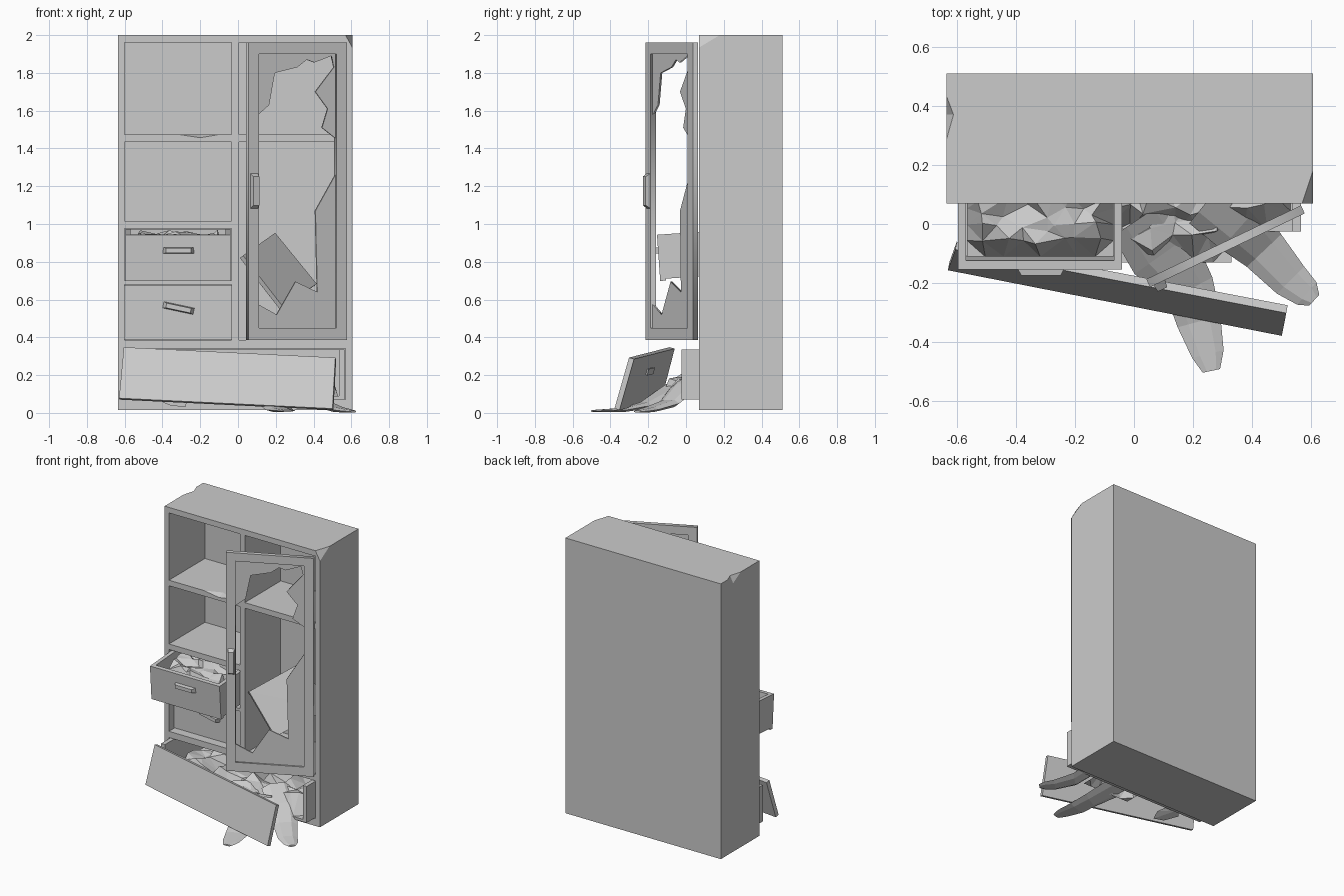
import bpy, bmesh, math, random
from mathutils import Matrix, Vector

if "Cube" in bpy.data.objects:
    bpy.data.objects.remove(bpy.data.objects["Cube"])

random.seed(4)


def finish(name, bm):
    bmesh.ops.recalc_face_normals(bm, faces=bm.faces)
    mesh = bpy.data.meshes.new(name)
    bm.to_mesh(mesh)
    bm.free()
    ob = bpy.data.objects.new(name, mesh)
    bpy.context.collection.objects.link(ob)
    return ob


def boxes(name, *dims):
    """One object from boxes given as (x0, x1, y0, y1, z0, z1)."""
    bm = bmesh.new()
    for x0, x1, y0, y1, z0, z1 in dims:
        m = Matrix.Translation(((x0 + x1) / 2, (y0 + y1) / 2, (z0 + z1) / 2))
        bmesh.ops.create_cube(bm, size=1, matrix=m @ Matrix.Diagonal((x1 - x0, y1 - y0, z1 - z0, 1)))
    return finish(name, bm)


def hull(name, pts):
    bm = bmesh.new()
    for p in pts:
        bm.verts.new(p)
    bmesh.ops.convex_hull(bm, input=bm.verts)
    bmesh.ops.dissolve_limit(bm, angle_limit=0.02, verts=bm.verts, edges=bm.edges)
    return finish(name, bm)


def slab(name, corners, thick):
    c = [Vector(p) for p in corners]
    n = (c[1] - c[0]).cross(c[2] - c[0]).normalized() * thick
    return hull(name, c + [p + n for p in c])


def handle(name, loc, rot=(0, 0, 0), w=0.17, h=0.036, d=0.03):
    ob = hull(name, [(sx * w / 2 * k, y, sz * h / 2 * k2) for sx in (-1, 1) for sz in (-1, 1)
                     for y, k, k2 in ((0.005, 1, 1), (-d, 0.78, 0.7))])
    ob.location = loc
    ob.rotation_euler = [math.radians(a) for a in rot]
    return ob


def sheet(name, outer, inner, y, thick):
    """Upright plate in XZ with a hole, as a filled curve turned into a mesh."""
    cu = bpy.data.curves.new(name, 'CURVE')
    cu.dimensions, cu.fill_mode, cu.extrude = '2D', 'BOTH', thick / 2
    for loop in (outer, inner):
        sp = cu.splines.new('POLY')
        sp.points.add(len(loop) - 1)
        for p, (a, b) in zip(sp.points, loop):
            p.co = (a, b, 0, 1)
        sp.use_cyclic_u = True
    tmp = bpy.data.objects.new(name + "_curve", cu)
    bpy.context.collection.objects.link(tmp)
    dg = bpy.context.evaluated_depsgraph_get()
    mesh = bpy.data.meshes.new_from_object(tmp.evaluated_get(dg))
    bpy.data.objects.remove(tmp)
    mesh.transform(Matrix.Translation((0, y, 0)) @ Matrix.Rotation(math.pi / 2, 4, 'X'))
    bm = bmesh.new()
    bm.from_mesh(mesh)
    bmesh.ops.remove_doubles(bm, verts=bm.verts, dist=1e-5)
    return finish(name, bm)


def rect(x0, x1, z0, z1):
    return [(x0, z0), (x1, z0), (x1, z1), (x0, z1)]


def crumple(name, x0, x1, y0, y1, z0, z1, nx, ny):
    """Heap of clothes: a jittered faceted grid with its rim pulled down."""
    bm = bmesh.new()
    rows = []
    for j in range(ny + 1):
        row = []
        for i in range(nx + 1):
            rim = i in (0, nx) or j in (0, ny)
            jit = 0 if rim else 0.42
            x = x0 + (x1 - x0) * (i + random.uniform(-jit, jit)) / nx
            y = y0 + (y1 - y0) * (j + random.uniform(-jit, jit)) / ny
            row.append(bm.verts.new((x, y, z0 if rim else z1 - (z1 - z0) * random.uniform(0, 0.45))))
        rows.append(row)
    for a, b in zip(rows, rows[1:]):
        for i in range(nx):
            bm.faces.new((a[i], a[i + 1], b[i + 1], b[i]))
    bmesh.ops.triangulate(bm, faces=bm.faces)
    return finish(name, bm)


def sleeve(name, path):
    """Flattened tube through points (x, y, z, half width, half thickness)."""
    bm = bmesh.new()
    rings = []
    for i, (x, y, z, w, t) in enumerate(path):
        p, q = path[max(i - 1, 0)], path[min(i + 1, len(path) - 1)]
        d = Vector((q[0] - p[0], q[1] - p[1], 0)).normalized()
        side = Vector((d.y, -d.x, 0))
        rings.append([bm.verts.new(Vector((x, y, z)) + side * w * math.cos(a) + Vector((0, 0, t * math.sin(a))))
                      for a in [k * math.pi / 3 for k in range(6)]])
    for a, b in zip(rings, rings[1:]):
        for k in range(6):
            bm.faces.new((a[k], a[(k + 1) % 6], b[(k + 1) % 6], b[k]))
    bm.faces.new(rings[0])
    bm.faces.new(rings[-1])
    return finish(name, bm)


# Carcass with compartments and chipped edges cut out
carcass = boxes("carcass", (-0.635, 0.605, 0.07, 0.51, 0.015, 2.0))
L, R = (-0.60, -0.035), (0.005, 0.57)
cutters = [boxes("cut", (*xs, 0.0, 0.48, *zs)) for xs, zs in (
    (L, (1.475, 1.96)), (L, (1.015, 1.435)), (L, (0.70, 0.975)), (L, (0.385, 0.68)),
    (R, (1.475, 1.96)), (R, (0.385, 1.435)), ((-0.60, 0.57), (0.07, 0.34)))]
cutters += [hull("cut", pts) for pts in (
    [(-0.64, 0.25, 2.01), (-0.64, 0.46, 2.01), (-0.606, 0.37, 2.01), (-0.64, 0.37, 1.94)],
    [(0.56, 0.06, 2.01), (0.61, 0.21, 2.01), (0.61, 0.06, 1.92), (0.62, 0.05, 2.02)],
    [(-0.38, 0.06, 1.48), (-0.2, 0.06, 1.453), (-0.04, 0.06, 1.48), (-0.2, 0.13, 1.48)])]
bpy.context.view_layer.objects.active = carcass
for c in cutters:
    mod = carcass.modifiers.new("cut", 'BOOLEAN')
    mod.operation, mod.solver, mod.object = 'DIFFERENCE', 'EXACT', c
    bpy.ops.object.modifier_apply(modifier=mod.name)
    bpy.data.objects.remove(c)

# Broken door, swung open on its right hinge
frame = rect(-0.58, 0, 0.385, 1.96)
door = sheet("door_frame", frame, rect(-0.518, -0.064, 0.45, 1.90), -0.015, 0.03)
hole = [(0.103, 1.57), (0.17, 1.63), (0.20, 1.80), (0.32, 1.83), (0.37, 1.87), (0.41, 1.855), (0.50, 1.89),
        (0.513, 1.83), (0.415, 1.70), (0.48, 1.61), (0.45, 1.51), (0.526, 1.45), (0.526, 1.27), (0.415, 1.07),
        (0.425, 0.64), (0.31, 0.695), (0.21, 0.52), (0.103, 0.58)]
pane = sheet("broken_door_pane", rect(-0.532, -0.05, 0.436, 1.914),
             [((x - 0.578) / 0.9026, z) for x, z in hole], -0.014, 0.01)
pull = hull("door_handle", [(-0.545 + x * k, y, 1.175 + z * k) for x in (-0.022, 0.022) for z in (-0.095, 0.095)
                            for y, k in ((-0.025, 1), (-0.055, 0.8))])
for ob in (door, pane, pull):
    ob.location = (0.565, 0.063, 0)
    ob.rotation_euler.z = math.radians(25.5)

# Broken shelf leaning inside the right compartment
slab("fallen_shelf", [(0.01, 0.10, 0.82), (0.22, 0.10, 0.55), (0.40, 0.46, 0.67), (0.18, 0.46, 0.94)], 0.025)

# Upper drawer, pulled out and sagging
drawer = boxes("upper_drawer", (-0.595, -0.04, -0.145, -0.115, 0.70, 0.945),
               (-0.595, -0.568, -0.115, 0.30, 0.71, 0.945), (-0.067, -0.04, -0.115, 0.30, 0.71, 0.945),
               (-0.568, -0.067, 0.275, 0.30, 0.71, 0.945), (-0.568, -0.067, -0.115, 0.275, 0.71, 0.73))
grip = handle("upper_drawer_handle", (-0.315, -0.145, 0.86))
heap = crumple("upper_drawer_clothes", -0.565, -0.07, -0.112, 0.27, 0.80, 0.95, 8, 7)
pivot = Matrix.Translation((0, -0.12, 0.82))
tilt = pivot @ Matrix.Rotation(math.radians(4), 4, 'X') @ pivot.inverted()
for ob in (drawer, grip, heap):
    ob.data.transform(tilt if ob != grip else Matrix.Identity(4))

# Lower left drawer, pushed in with a crooked handle
boxes("inset_drawer", (-0.60, -0.035, 0.13, 0.155, 0.388, 0.677), (-0.58, -0.56, 0.155, 0.46, 0.40, 0.65),
      (-0.075, -0.055, 0.155, 0.46, 0.40, 0.65), (-0.56, -0.075, 0.155, 0.46, 0.40, 0.42))
handle("inset_drawer_handle", (-0.315, 0.13, 0.555), (0, 12, 0))

# Bottom drawer: open box and its torn-off front
boxes("bottom_drawer", (-0.595, -0.565, -0.025, 0.46, 0.072, 0.335), (0.535, 0.565, -0.025, 0.46, 0.072, 0.335),
      (-0.565, 0.535, 0.435, 0.46, 0.072, 0.335), (-0.565, 0.535, -0.025, 0.435, 0.072, 0.09))
slab("bottom_drawer_front", [(-0.60, -0.06, 0.34), (0.52, -0.275, 0.285), (0.505, -0.352, 0.015),
                             (-0.625, -0.13, 0.07)], -0.028)
front = bpy.data.objects["bottom_drawer_front"]
handle("bottom_drawer_handle", (-0.045, -0.19, 0.22), (-15.5, 2.8, -11.3))

# Clothes spilling from the bottom drawer
crumple("bottom_drawer_clothes", -0.56, 0.53, -0.02, 0.43, 0.09, 0.26, 14, 7)
crumple("spilling_clothes", -0.05, 0.33, -0.13, 0.2, 0.075, 0.2, 6, 5)
sleeve("left_sleeve", [(0.02, 0.02, 0.19, 0.11, 0.03), (0.10, -0.10, 0.11, 0.12, 0.025),
                       (0.19, -0.22, 0.04, 0.085, 0.02), (0.22, -0.33, 0.016, 0.075, 0.012),
                       (0.25, -0.44, 0.012, 0.055, 0.008), (0.262, -0.497, 0.01, 0.03, 0.006)])
sleeve("right_sleeve", [(0.25, 0.08, 0.21, 0.10, 0.03), (0.36, -0.01, 0.13, 0.10, 0.03),
                        (0.44, -0.09, 0.05, 0.08, 0.022), (0.53, -0.19, 0.018, 0.065, 0.015),
                        (0.585, -0.235, 0.01, 0.05, 0.01), (0.61, -0.258, 0.007, 0.025, 0.007)])
hull("cloth_scrap", [(-0.44, -0.06, 0.075), (-0.36, -0.12, 0.04), (-0.28, -0.13, 0.03), (-0.27, -0.08, 0.06),
                     (-0.33, -0.02, 0.10), (-0.40, -0.02, 0.09)])
